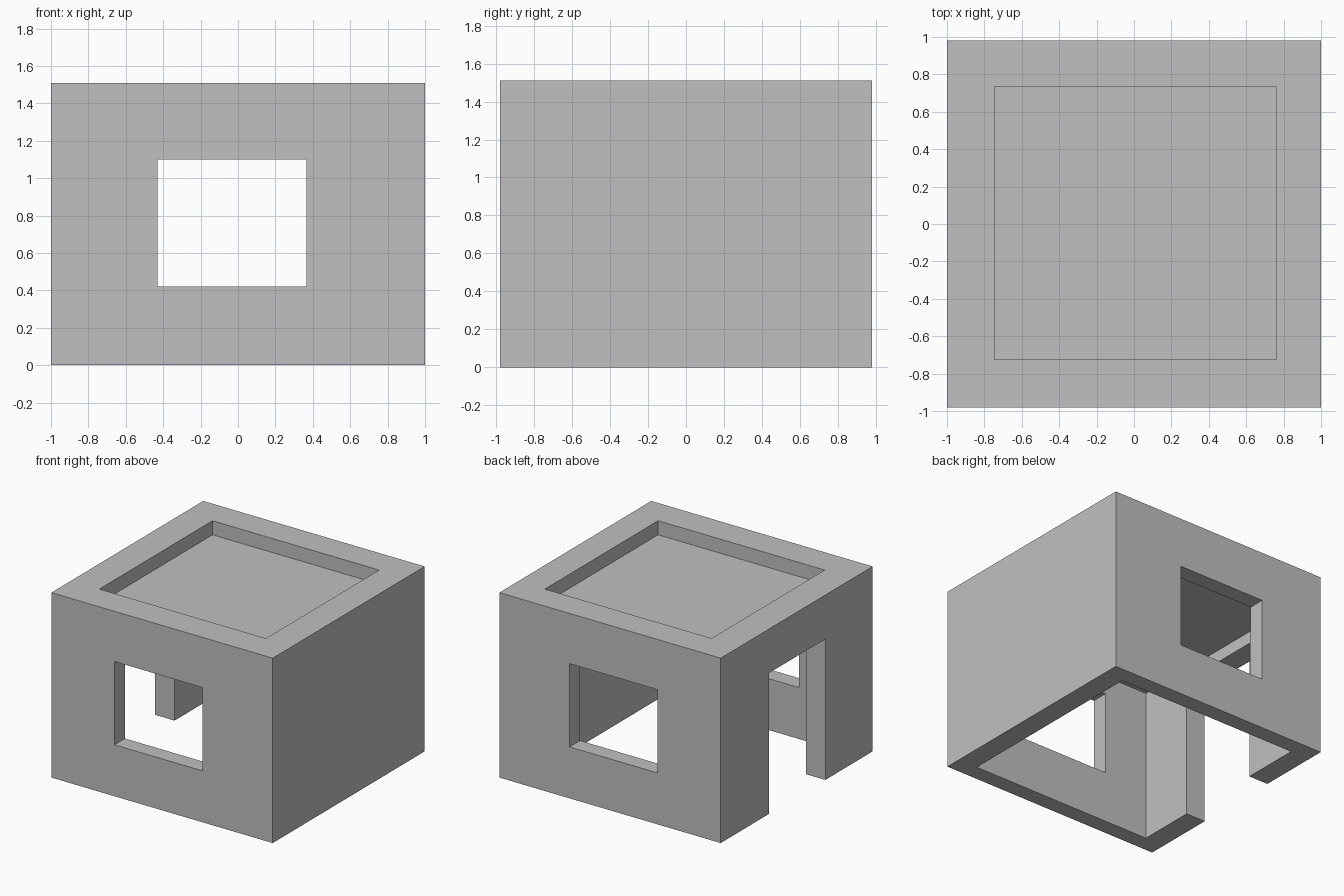
import bpy

old = bpy.data.objects.get("Cube")
if old:
    bpy.data.objects.remove(old, do_unlink=True)

plaster = bpy.data.materials.new("light_grey_plaster")
plaster.use_nodes = True
GREY = (0.53, 0.53, 0.53, 1)
plaster.diffuse_color = GREY
plaster.node_tree.nodes["Principled BSDF"].inputs["Base Color"].default_value = GREY


def box(name, xs, ys, zs):
    """Axis-aligned box from (low, high) ranges."""
    spans = (xs, ys, zs)
    bpy.ops.mesh.primitive_cube_add(size=1)
    ob = bpy.context.object
    ob.name = name
    for v in ob.data.vertices:
        v.co = [lo + (c + 0.5) * (hi - lo) for c, (lo, hi) in zip(v.co, spans)]
    ob.data.materials.append(plaster)
    return ob


def carve(target, cutter):
    """Cut one box out of the target and discard the cutter."""
    cutter.hide_render = True
    mod = target.modifiers.new(cutter.name, "BOOLEAN")
    mod.operation = "DIFFERENCE"
    mod.solver = "EXACT"
    mod.object = cutter
    bpy.context.view_layer.objects.active = target
    bpy.ops.object.modifier_apply(modifier=mod.name)
    bpy.data.objects.remove(cutter, do_unlink=True)


# Solid block of the house
house = box("house_shell", (-1, 1), (-0.98, 0.98), (0, 1.51))

# Hollow room, open at the floor
carve(house, box("room", (-0.825, 0.825), (-0.845, 0.845), (-0.2, 1.25)))

# Sunken roof terrace behind a parapet
carve(house, box("roof_recess", (-0.745, 0.76), (-0.725, 0.735), (1.395, 1.8)))

# Matching windows in the front and back walls
carve(house, box("windows", (-0.43, 0.365), (-1.2, 1.2), (0.42, 1.10)))

# Doorway in the right-hand wall
carve(house, box("doorway", (-1.2, -0.5), (-0.37, 0.36), (-0.2, 1.15)))
